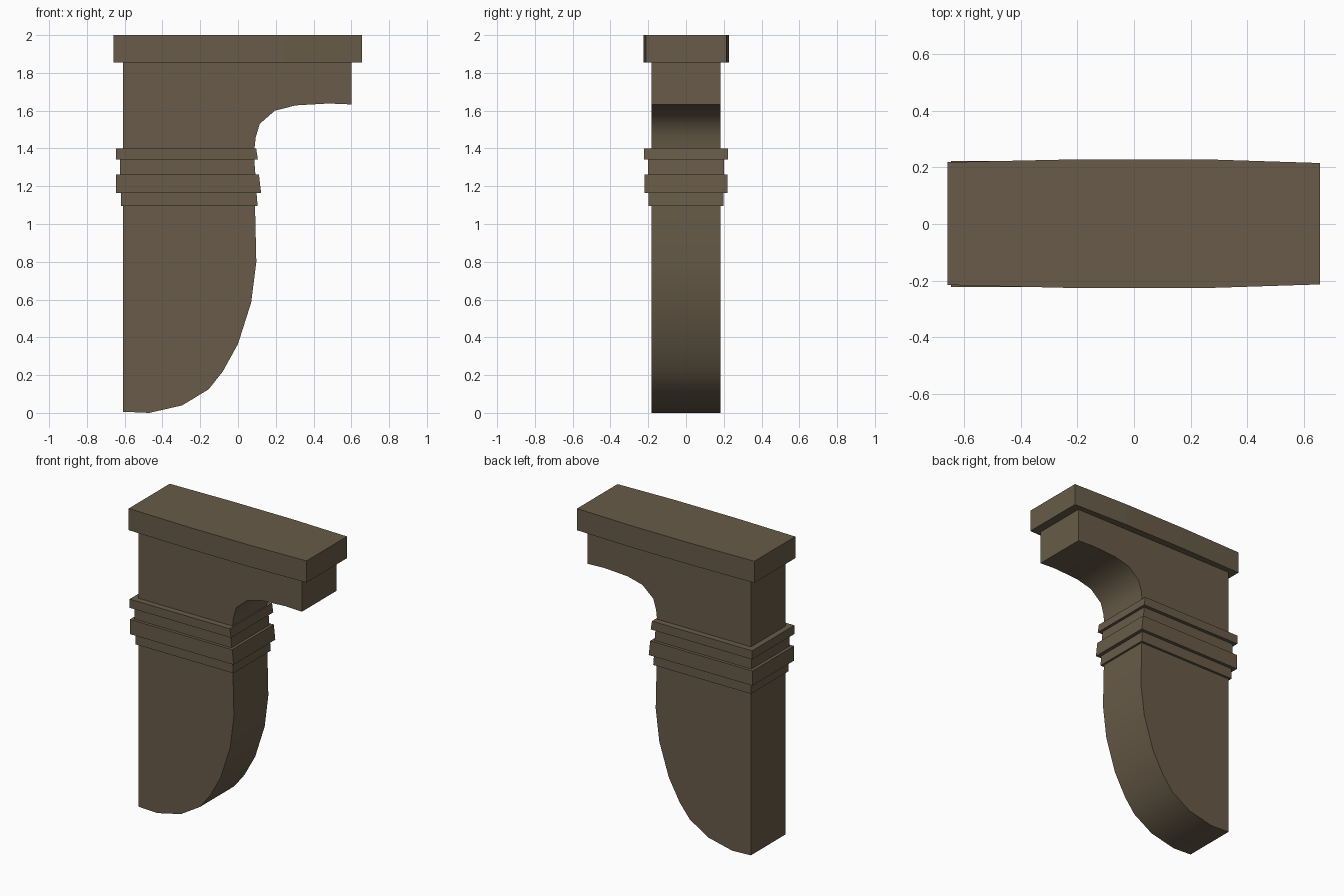
import bpy, bmesh, math

if "Cube" in bpy.data.objects:
    bpy.data.objects.remove(bpy.data.objects["Cube"])

stone = bpy.data.materials.new("brown_stone")
stone.diffuse_color = (0.138, 0.105, 0.065, 1)
stone.use_nodes = True
stone.node_tree.nodes["Principled BSDF"].inputs["Base Color"].default_value = stone.diffuse_color


def prism(name, base, offset, top=None):
    """Solid between a base outline and a matching outline moved by offset."""
    bm = bmesh.new()
    a = [bm.verts.new(p) for p in base]
    b = [bm.verts.new([c + o for c, o in zip(p, offset)]) for p in (top or base)]
    n = len(a)
    bm.faces.new(a)
    bm.faces.new(b[::-1])
    for i in range(n):
        j = (i + 1) % n
        bm.faces.new((a[j], a[i], b[i], b[j]))
    bmesh.ops.recalc_face_normals(bm, faces=bm.faces)
    me = bpy.data.meshes.new(name)
    bm.to_mesh(me)
    bm.free()
    ob = bpy.data.objects.new(name, me)
    me.materials.append(stone)
    bpy.context.collection.objects.link(ob)
    return ob


# Bracket body: side outline extruded across y
outline = [(-0.608, 0.006), (-0.47, 0.0), (-0.295, 0.04), (-0.155, 0.125),
           (-0.08, 0.22), (0.0, 0.365), (0.07, 0.585), (0.097, 0.8),
           (0.09, 1.1), (0.085, 1.38), (0.094, 1.46), (0.115, 1.53),
           (0.195, 1.6), (0.305, 1.628), (0.48, 1.638), (0.6, 1.633),
           (0.6, 1.87), (-0.608, 1.87)]
body = prism("bracket_body", [(x, -0.182, z) for x, z in outline], (0, 0.364, 0))
bpy.context.view_layer.objects.active = body
body.select_set(True)
bpy.ops.object.shade_smooth_by_angle(angle=math.radians(40))

# Cap slab with slightly bowed long sides
cap = [(-0.658, -0.215), (-0.2, -0.226), (0.25, -0.226), (0.656, -0.213),
       (0.656, 0.215), (0.25, 0.228), (-0.2, 0.228), (-0.658, 0.218)]
prism("cap_slab", [(x, y, 1.855) for x, y in cap], (0, 0, 0.145))


# Moulding bands: bottom z, top z, left x, right x at bottom and top, half width
def ring(x0, x1, y, z):
    return [(x0, -y, z), (x1, -y, z), (x1, y, z), (x0, y, z)]


bands = [("lower_fillet", 1.095, 1.165, -0.62, 0.104, 0.098, 0.198),
         ("lower_band", 1.165, 1.263, -0.646, 0.122, 0.111, 0.22),
         ("neck", 1.263, 1.342, -0.625, 0.092, 0.086, 0.2),
         ("upper_band", 1.342, 1.4, -0.646, 0.105, 0.096, 0.223)]
for name, z0, z1, xl, xb, xt, y in bands:
    prism(name, ring(xl, xb, y, z0), (0, 0, z1 - z0), ring(xl, xt, y, z0))
